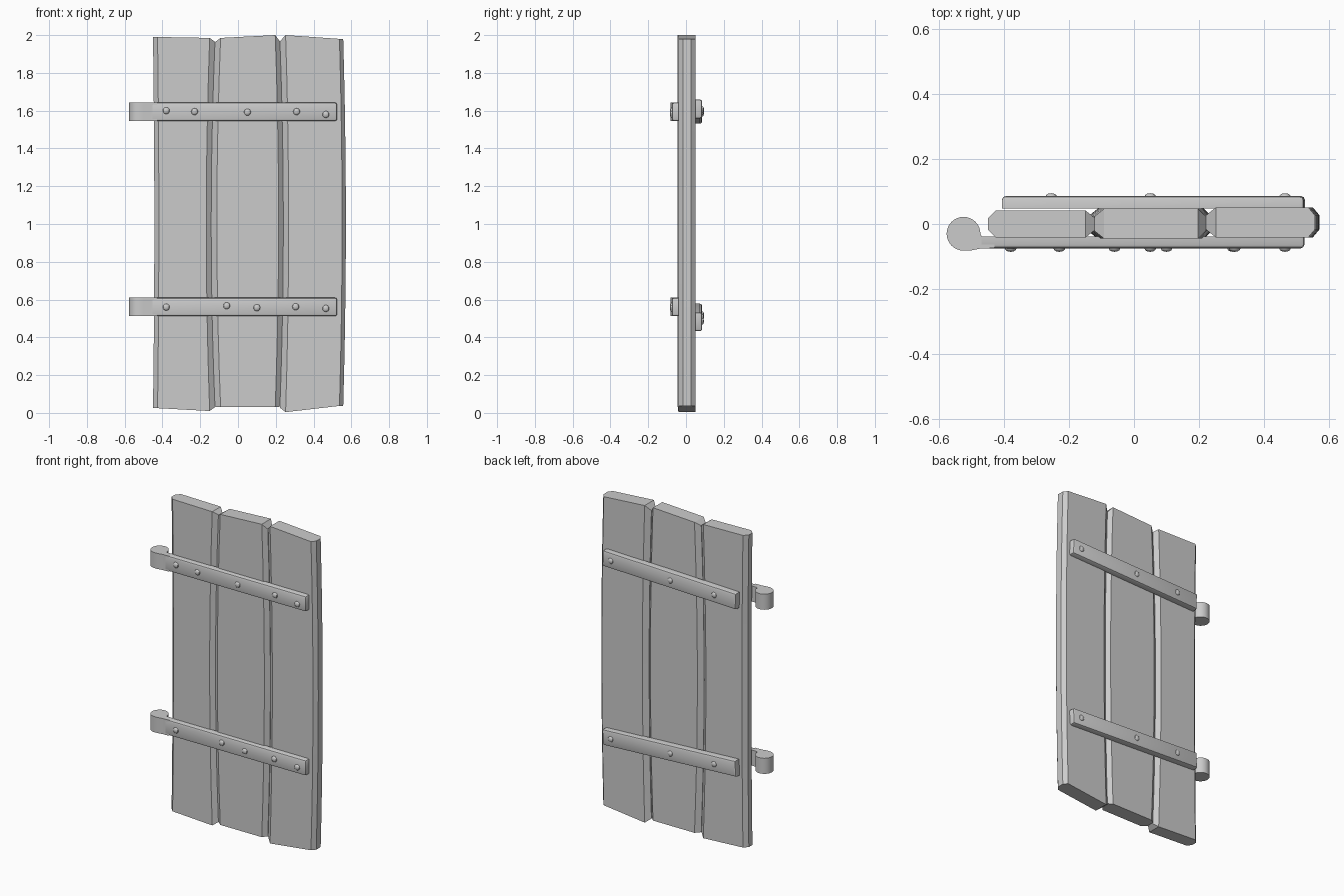
import bpy, bmesh, math
from mathutils import Matrix

if "Cube" in bpy.data.objects:
    bpy.data.objects.remove(bpy.data.objects["Cube"])


def finish(bm, name):
    bmesh.ops.recalc_face_normals(bm, faces=bm.faces)
    me = bpy.data.meshes.new(name)
    bm.to_mesh(me)
    bm.free()
    ob = bpy.data.objects.new(name, me)
    bpy.context.collection.objects.link(ob)
    return ob


def plank(name, left, right, chamfer, y, bottom, top, drop_top, drop_bottom):
    """Chamfered board; left/right are (bottom, middle, top) edge positions,
    the other pairs are values for the left and right (or front and back)."""
    bm = bmesh.new()
    n = 10
    cl, cr = chamfer
    y0, y1 = y
    cy = 0.024

    def bow(e, t):
        line = e[0] + (e[2] - e[0]) * t
        return line + (e[1] - (e[0] + e[2]) / 2) * 4 * t * (1 - t)

    rings = []
    for i in range(n + 1):
        t = i / n
        xl, xr = bow(left, t), bow(right, t)
        # x, y, side (0 left, 1 right), on outer edge
        sec = [(xl + cl, y0, 0, 0), (xr - cr, y0, 1, 0),
               (xr, y0 + cy, 1, 1), (xr, y1 - cy, 1, 1),
               (xr - cr, y1, 1, 0), (xl + cl, y1, 0, 0),
               (xl, y1 - cy, 0, 1), (xl, y0 + cy, 0, 1)]
        ring = []
        for x, yy, s, o in sec:
            zb = bottom[s] + o * drop_bottom[s]
            zt = top[s] - o * drop_top[s]
            ring.append(bm.verts.new((x, yy, zb + (zt - zb) * t)))
        rings.append(ring)
    for a, b in zip(rings, rings[1:]):
        for k in range(8):
            j = (k + 1) % 8
            bm.faces.new((a[k], a[j], b[j], b[k]))
    # caps as strips, so sloping ends stay clean
    for r in (rings[0], rings[-1]):
        bm.faces.new((r[0], r[1], r[4], r[5]))
        bm.faces.new((r[1], r[2], r[3], r[4]))
        bm.faces.new((r[5], r[6], r[7], r[0]))
    return finish(bm, name)


def bar(name, x0, x1, y_in, y_out, z, h, tilt=0.0):
    """Flat bar with the edges of its outer face bevelled."""
    bm = bmesh.new()
    bmesh.ops.create_cube(bm, size=1)
    bmesh.ops.scale(bm, vec=(x1 - x0, abs(y_out - y_in), h), verts=bm.verts)
    sgn = 1 if y_out > y_in else -1
    edges = [e for e in bm.edges if all(v.co.y * sgn > 0 for v in e.verts)]
    edges += [e for e in bm.edges if all(v.co.x > 0 for v in e.verts)
              and abs(e.verts[0].co.y - e.verts[1].co.y) > 0.01]
    bmesh.ops.bevel(bm, geom=edges, offset=0.012, segments=2, profile=0.5,
                    affect='EDGES')
    bmesh.ops.rotate(bm, matrix=Matrix.Rotation(-tilt, 3, 'Y'), verts=bm.verts)
    bmesh.ops.translate(bm, verts=bm.verts,
                        vec=((x0 + x1) / 2, (y_in + y_out) / 2, z))
    return finish(bm, name)


def rivet(name, x, y, z):
    bm = bmesh.new()
    bmesh.ops.create_uvsphere(bm, u_segments=12, v_segments=8, radius=0.018)
    bmesh.ops.scale(bm, vec=(1, 0.6, 1), verts=bm.verts)
    bmesh.ops.translate(bm, vec=(x, y, z), verts=bm.verts)
    return finish(bm, name)


def hinge_barrel(name, z, h):
    """Solid rolled end of the strap."""
    cx, cy, r = -0.525, -0.03, 0.052
    pts = [(-0.43, -0.074), (-0.43, -0.04), (-0.468, -0.04)]
    for i in range(25):
        a = math.radians(0 + 270 * i / 24)
        pts.append((cx + r * math.cos(a), cy + r * math.sin(a)))
    pts += [(-0.505, -0.082), (-0.475, -0.076)]
    bm = bmesh.new()
    f = bm.faces.new([bm.verts.new((x, y, z - h / 2)) for x, y in pts])
    g = bmesh.ops.extrude_face_region(bm, geom=[f])
    bmesh.ops.translate(bm, vec=(0, 0, h),
                        verts=[v for v in g['geom'] if isinstance(v, bmesh.types.BMVert)])
    return finish(bm, name)


# Planks
plank("left_plank", (-0.45, -0.443, -0.45), (-0.12, -0.138, -0.12), (0.024, 0.03),
      (-0.042, 0.042), (0.025, 0.01), (1.99, 1.985), (0, 0.022), (0, 0.022))
plank("middle_plank", (-0.122, -0.142, -0.122), (0.222, 0.24, 0.222), (0.03, 0.025),
      (-0.045, 0.047), (0.03, 0.03), (1.985, 2.0), (0.022, 0.033), (0.003, 0.003))
plank("right_plank", (0.222, 0.238, 0.222), (0.557, 0.571, 0.557), (0.03, 0.02),
      (-0.041, 0.051), (0.004, 0.037), (2.0, 1.98), (0.033, 0), (0.024, 0))

# Front straps with hinge barrels and rivets
straps = {
    "upper": (1.594, [(-0.38, 1.60), (-0.23, 1.595), (0.05, 1.592), (0.31, 1.595), (0.465, 1.58)]),
    "lower": (0.561, [(-0.38, 0.56), (-0.06, 0.567), (0.10, 0.557), (0.305, 0.562), (0.465, 0.553)]),
}
for key, (z, rivets) in straps.items():
    bar(key + "_strap", -0.47, 0.525, -0.038, -0.075, z, 0.098)
    hinge_barrel(key + "_hinge_barrel", z, 0.098)
    for i, (x, rz) in enumerate(rivets):
        rivet(f"{key}_strap_rivet_{i + 1}", x, -0.075, rz)

# Back braces, slightly crooked
for key, z, tilt in (("upper", 1.595, 0.03), ("lower", 0.505, -0.05)):
    bar(key + "_back_brace", -0.405, 0.525, 0.047, 0.086, z, 0.1, tilt)
    for i, x in enumerate((-0.255, 0.05, 0.465)):
        rivet(f"{key}_brace_rivet_{i + 1}", x, 0.084, z + (x - 0.06) * tilt)

# Soft shading with crisp edges
bpy.ops.object.select_all(action='SELECT')
bpy.context.view_layer.objects.active = bpy.context.selected_objects[0]
bpy.ops.object.shade_smooth_by_angle(angle=math.radians(30))
